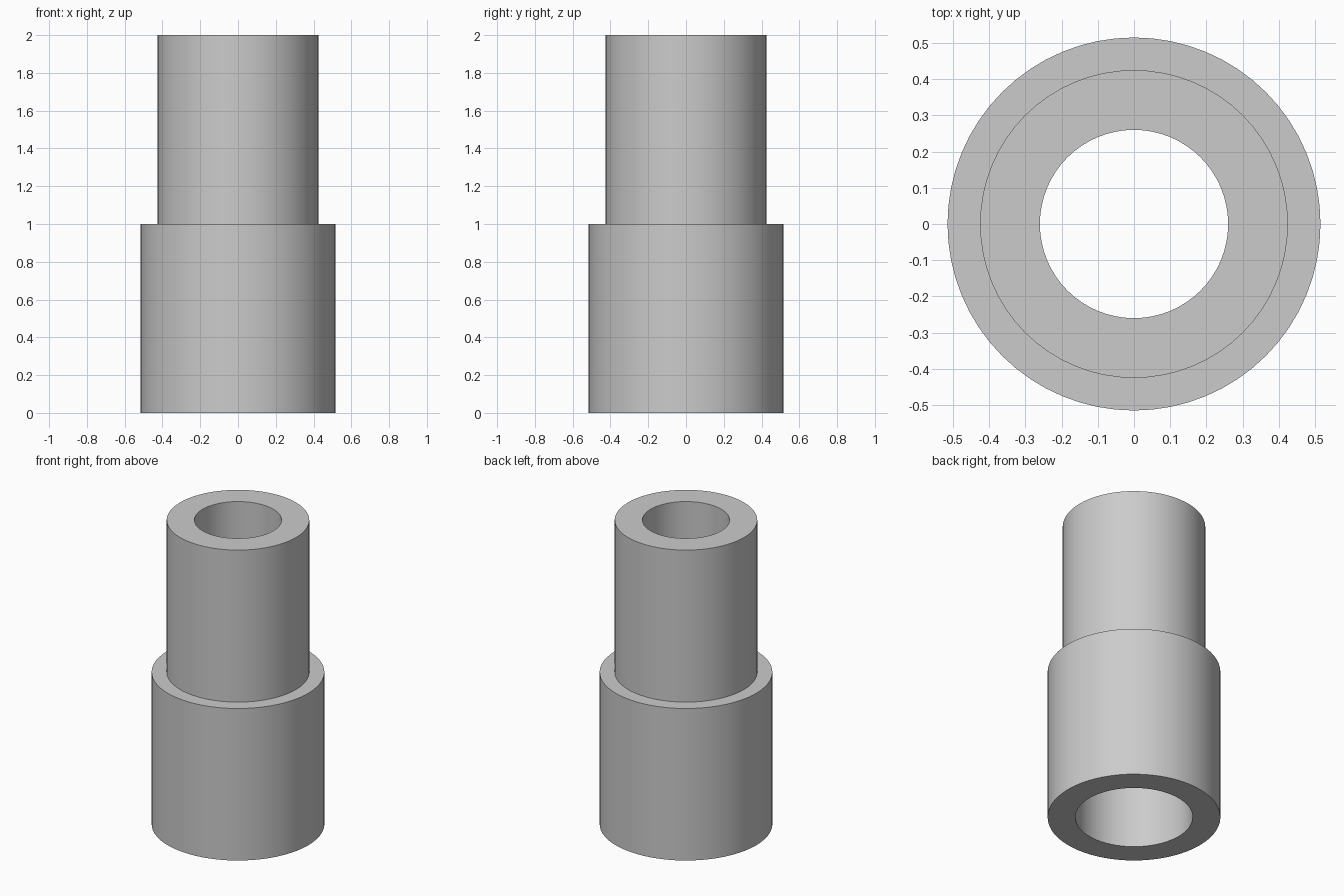
import bpy
import bmesh
import math
from mathutils import Vector

cube = bpy.data.objects.get("Cube")
if cube:
    bpy.data.objects.remove(cube, do_unlink=True)

SIDES = 64
LOWER_OUTER, LOWER_BORE = 0.515, 0.35
UPPER_OUTER, UPPER_BORE = 0.425, 0.26
STEP, HEIGHT = 1.0, 2.0

grey = bpy.data.materials.new("plain grey")
grey.use_nodes = True
colour = (0.6, 0.6, 0.6, 1)
grey.diffuse_color = colour
grey.node_tree.nodes["Principled BSDF"].inputs["Base Color"].default_value = colour


def lathe(name, profile, material):
    """Spin a closed (radius, height) profile around the z axis."""
    bm = bmesh.new()
    verts = [bm.verts.new((r, 0, z)) for r, z in profile]
    edges = [bm.edges.new((a, b)) for a, b in zip(verts, verts[1:] + verts[:1])]
    bmesh.ops.spin(bm, geom=verts + edges, cent=Vector(), axis=Vector((0, 0, 1)),
                   angle=math.tau, steps=SIDES, use_merge=True)
    bmesh.ops.remove_doubles(bm, verts=bm.verts, dist=0.0001)
    bmesh.ops.recalc_face_normals(bm, faces=bm.faces)
    mesh = bpy.data.meshes.new(name)
    bm.to_mesh(mesh)
    bm.free()
    mesh.materials.append(material)
    obj = bpy.data.objects.new(name, mesh)
    bpy.context.collection.objects.link(obj)
    bpy.ops.object.select_all(action="DESELECT")
    obj.select_set(True)
    bpy.context.view_layer.objects.active = obj
    bpy.ops.object.shade_smooth_by_angle(angle=math.radians(30))
    return obj


# Stepped sleeve: wide socket below, narrow spigot above, open bore through both
lathe("stepped_sleeve", [
    (LOWER_OUTER, 0), (LOWER_OUTER, STEP),
    (UPPER_OUTER, STEP), (UPPER_OUTER, HEIGHT),
    (UPPER_BORE, HEIGHT), (UPPER_BORE, STEP),
    (LOWER_BORE, STEP), (LOWER_BORE, 0),
], grey)
